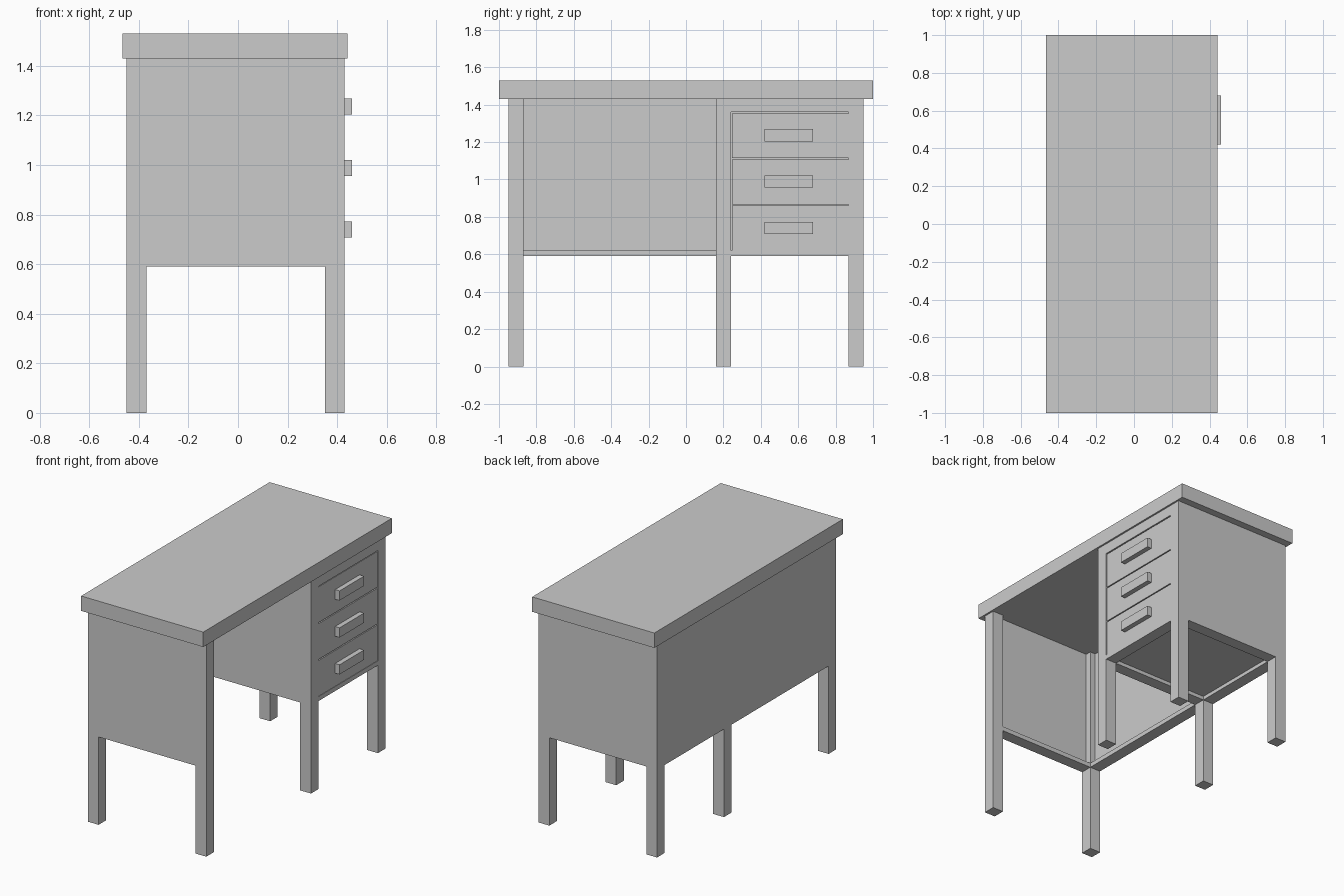
import bpy

if "Cube" in bpy.data.objects:
    bpy.data.objects.remove(bpy.data.objects["Cube"])


def box(name, x, y, z):
    """Axis-aligned box from (min, max) ranges."""
    bpy.ops.mesh.primitive_cube_add(size=1, location=[(a + b) / 2 for a, b in (x, y, z)])
    ob = bpy.context.object
    ob.name = name
    ob.scale = [b - a for a, b in (x, y, z)]
    bpy.ops.object.transform_apply(location=False, rotation=False, scale=True)
    return ob


LEG, PANEL = 0.08, 0.04
X0, X1 = -0.45, 0.43            # outer leg faces, back and drawer side
Y_LEGS = (-0.95, 0.16, 0.87)    # lower y of each leg row
BASE, LEDGE, TOP = 0.59, 0.62, 1.43
xin = (X0 + LEG, X1 - LEG)      # span between legs
bays = ((-0.87, 0.16), (0.24, 0.87))

# Desktop
box("desktop", (-0.465, 0.442), (-1, 1), (TOP, 1.53))

# Six legs
for y in Y_LEGS:
    for x in (X0, X1 - LEG):
        box("leg", (x, x + LEG), (y, y + LEG), (0, TOP))

# Crosswise panels with wide bottom rails
for y, outer in zip(Y_LEGS, (-0.95, 0.16, 0.95 - PANEL)):
    box("cross_panel", xin, (outer, outer + PANEL), (LEDGE, TOP))
    box("cross_rail", xin, (y, y + LEG), (BASE, LEDGE))

# Back panels with wide bottom rails
for bay in bays:
    box("back_panel", (X0, X0 + PANEL), bay, (LEDGE, TOP))
    box("back_rail", (X0, X0 + LEG), bay, (BASE, LEDGE))

# Drawer cabinet: floor, front rail, header and backing behind the gaps
cab = bays[1]
box("cabinet_floor", xin, cab, (LEDGE - 0.005, LEDGE + 0.015))
box("cabinet_front_rail", (X1 - LEG, X1), cab, (BASE, LEDGE))
box("cabinet_header", (X1 - PANEL, X1), cab, (1.36, TOP))
box("cabinet_backing", (X1 - PANEL, X1 - 0.015), cab, (LEDGE, 1.36))

# Three drawers with block handles
for i in range(3):
    z = LEDGE + i * 0.247
    box("drawer_front", (X1 - 0.02, X1 - 0.003), (0.245, 0.87), (z, z + 0.24))
    hz = 0.708 + i * 0.248
    box("drawer_handle", (X1 - 0.01, 0.46), (0.42, 0.68), (hz, hz + 0.065))
